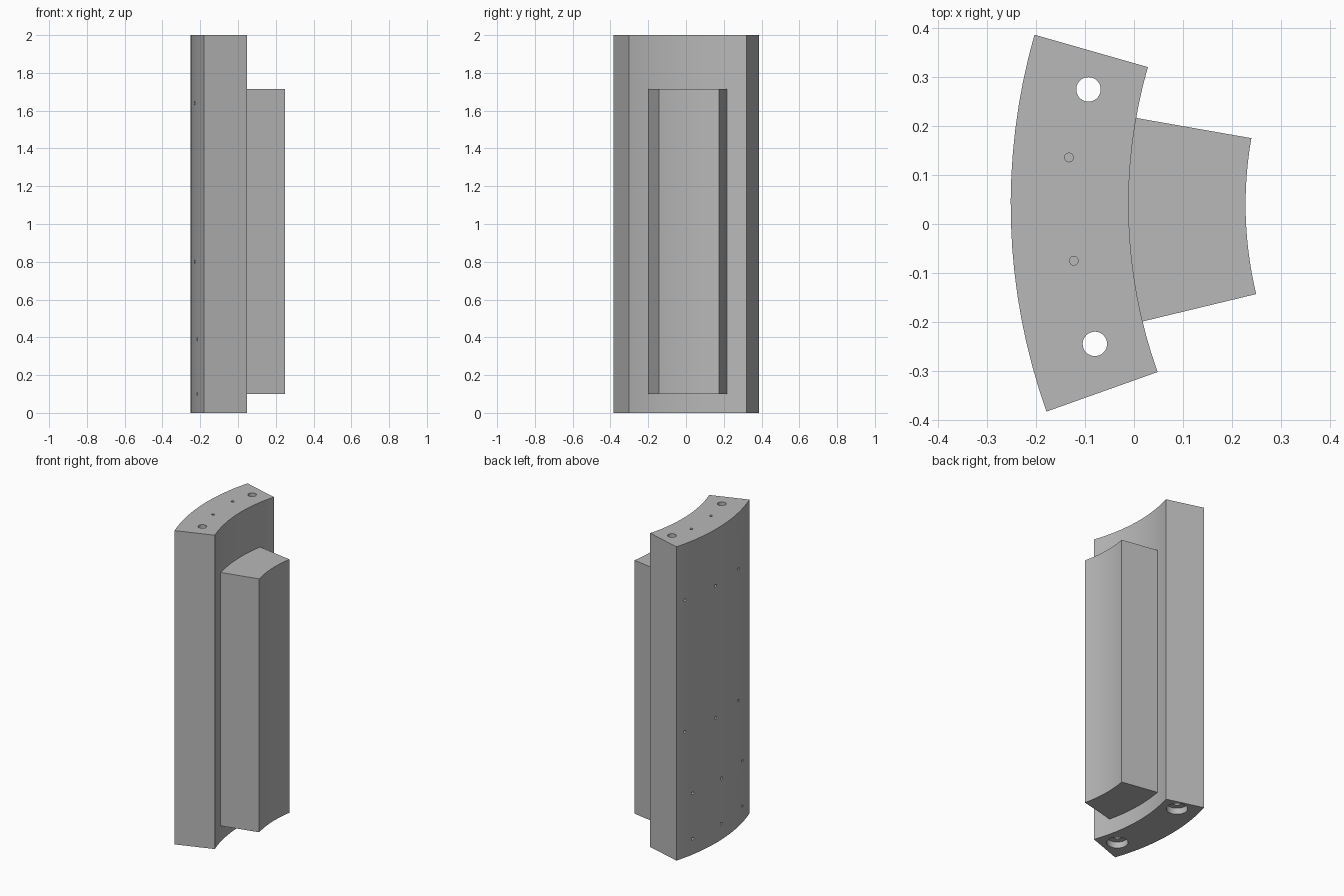
import bpy, bmesh
from math import cos, sin, radians, pi
from mathutils import Matrix, Vector

cube = bpy.data.objects.get("Cube")
if cube:
    bpy.data.objects.remove(cube)

AXIS = Vector((1.01, 0.04, 0))   # common centre of all the arcs
R_OUT, R_IN, R_TIP = 1.262, 1.021, 0.782

metal = bpy.data.materials.new("grey metal")
metal.use_nodes = True
grey = (0.48, 0.48, 0.48, 1)
metal.diffuse_color = grey
metal.node_tree.nodes["Principled BSDF"].inputs["Base Color"].default_value = grey


def polar(radius, degrees, z=0):
    a = radians(degrees)
    return AXIS + Vector((-radius * cos(a), radius * sin(a), z))


def make_object(name, bm):
    bmesh.ops.recalc_face_normals(bm, faces=bm.faces)
    mesh = bpy.data.meshes.new(name)
    bm.to_mesh(mesh)
    bm.free()
    mesh.materials.append(metal)
    obj = bpy.data.objects.new(name, mesh)
    bpy.context.collection.objects.link(obj)
    return obj


def sector(name, r_out, r_in, a0, a1, z0, z1, steps=16):
    """Ring segment extruded upward."""
    angles = [a0 + (a1 - a0) * i / steps for i in range(steps + 1)]
    outline = [polar(r_out, a, z0) for a in angles]
    outline += [polar(r_in, a, z0) for a in reversed(angles)]
    bm = bmesh.new()
    face = bm.faces.new([bm.verts.new(p) for p in outline])
    top = bmesh.ops.extrude_face_region(bm, geom=[face])["geom"]
    verts = [v for v in top if isinstance(v, bmesh.types.BMVert)]
    bmesh.ops.translate(bm, verts=verts, vec=(0, 0, z1 - z0))
    return make_object(name, bm)


def drill(bm, start, end, radius, sides):
    """Cylinder between two points."""
    d = end - start
    turn = d.to_track_quat("Z", "Y").to_matrix().to_4x4()
    bmesh.ops.create_cone(bm, cap_ends=True, segments=sides, radius1=radius, radius2=radius,
                          depth=d.length, matrix=Matrix.Translation((start + end) / 2) @ turn)


def cut(target, cutter):
    mod = target.modifiers.new("cut", "BOOLEAN")
    mod.operation = "DIFFERENCE"
    mod.solver = "EXACT"
    mod.object = cutter
    bpy.context.view_layer.objects.active = target
    bpy.ops.object.modifier_apply(modifier=mod.name)
    bpy.data.objects.remove(cutter)


def smooth(obj):
    bpy.ops.object.select_all(action="DESELECT")
    obj.select_set(True)
    bpy.context.view_layer.objects.active = obj
    bpy.ops.object.shade_smooth_by_angle(angle=radians(20))


# Curved backing block and the block standing on its inner face
backing = sector("curved_backing", R_OUT, R_IN, -19.6, 15.95, 0, 2)
inner = sector("inner_block", R_IN + 0.01, R_TIP, -13.55, 9.97, 0.1, 1.715)

# Bolt holes, dowel holes and the radial holes in the outer face
holes = bmesh.new()
bolts = [Vector((-0.093, 0.275, 0)), Vector((-0.08, -0.245, 0))]
dowels = [Vector((-0.133, 0.136, 0)), Vector((-0.123, -0.075, 0))]
for p in bolts:
    drill(holes, p + Vector((0, 0, -0.1)), p + Vector((0, 0, 2.1)), 0.025, 32)
for p in dowels:
    drill(holes, p + Vector((0, 0, 1.94)), p + Vector((0, 0, 2.1)), 0.009, 16)
for middle, heights in ((1, (1.64, 0.8)), (-1.8, (0.39, 0.1))):
    for z in heights:
        for a in (middle - 12, middle, middle + 12):
            drill(holes, polar(R_OUT + 0.05, a, z), polar(R_OUT - 0.06, a, z), 0.009, 16)
cut(backing, make_object("hole_cutter", holes))

# Counterbores under the bolt holes
bores = bmesh.new()
for p in bolts:
    drill(bores, p + Vector((0, 0, -0.1)), p + Vector((0, 0, 0.04)), 0.062, 32)
cut(backing, make_object("counterbore_cutter", bores))

for obj in (backing, inner):
    smooth(obj)
